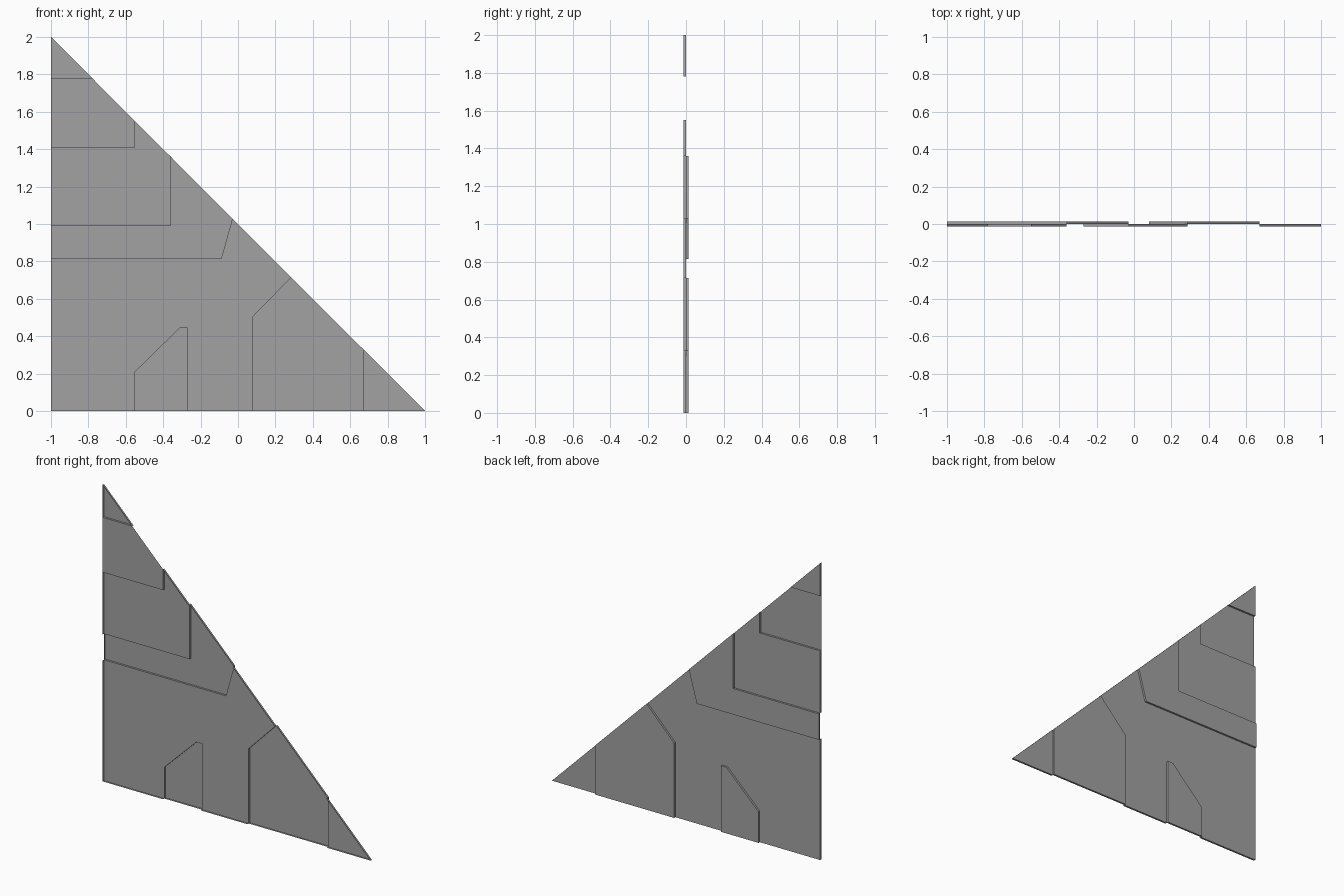
import bpy, bmesh

if "Cube" in bpy.data.objects:
    bpy.data.objects.remove(bpy.data.objects["Cube"])

STEP = 0.013          # depth of one relief step

grey = bpy.data.materials.new("mid_grey")
grey.diffuse_color = (0.36, 0.36, 0.36, 1)
grey.use_nodes = True
grey.node_tree.nodes["Principled BSDF"].inputs["Base Color"].default_value = grey.diffuse_color


def is_outer(a, b):
    """True when an edge lies on the outline of the big triangle."""
    def both(f):
        return abs(f(a)) < 1e-4 and abs(f(b)) < 1e-4
    return (both(lambda p: p[0] + 1) or both(lambda p: p[1])
            or both(lambda p: p[0] + p[1] - 1))


def panel(name, level, outline):
    """Flat thin panel at a relief level, with its step walls and rims."""
    bm = bmesh.new()
    y = level * STEP
    bm.faces.new([bm.verts.new((x, y, z)) for x, z in outline])
    # back panels step to the middle on all sides, the middle ones
    # have an outer rim, the front one steps back on inner sides only
    y2 = {1: 0, 0: -STEP, -1: 0}[level]
    for a, b in zip(outline, outline[1:] + outline[:1]):
        outer = is_outer(a, b)
        if level == 1 or (level == 0 and outer) or (level == -1 and not outer):
            pts = [(a[0], y, a[1]), (a[0], y2, a[1]),
                   (b[0], y2, b[1]), (b[0], y, b[1])]
            bm.faces.new([bm.verts.new(p) for p in pts])
    bmesh.ops.remove_doubles(bm, verts=bm.verts, dist=1e-5)
    mesh = bpy.data.meshes.new(name)
    bm.to_mesh(mesh)
    bm.free()
    mesh.materials.append(grey)
    obj = bpy.data.objects.new(name, mesh)
    bpy.context.collection.objects.link(obj)


# Middle level: tip, upper bend, main field and lower corner
panel("top_tip", 0, [(-1, 1.78), (-.78, 1.78), (-1, 2)])
panel("upper_bend", 0, [(-1, .99), (-.36, .99), (-.36, 1.36),
                        (-.55, 1.55), (-.55, 1.41), (-1, 1.41)])
panel("main_field", 0, [(-1, 0), (-.55, 0), (-.55, .21), (-.31, .445),
                        (-.27, .445), (-.27, 0), (.08, 0), (.08, .505),
                        (.285, .715), (-.03, 1.03), (-.09, .815), (-1, .815)])
panel("lower_corner", 0, [(.67, 0), (1, 0), (.67, .33)])

# Front level: raised band under the tip
panel("front_band", -1, [(-1, 1.41), (-.55, 1.41), (-.55, 1.55),
                         (-.78, 1.78), (-1, 1.78)])

# Back level: recessed bend, side panel and small notch panel
panel("recessed_bend", 1, [(-1, .815), (-.09, .815), (-.03, 1.03),
                           (-.36, 1.36), (-.36, .99), (-1, .99)])
panel("recessed_side", 1, [(.08, 0), (.67, 0), (.67, .33),
                           (.285, .715), (.08, .505)])
panel("recessed_notch", 1, [(-.55, 0), (-.27, 0), (-.27, .445),
                            (-.31, .445), (-.55, .21)])
